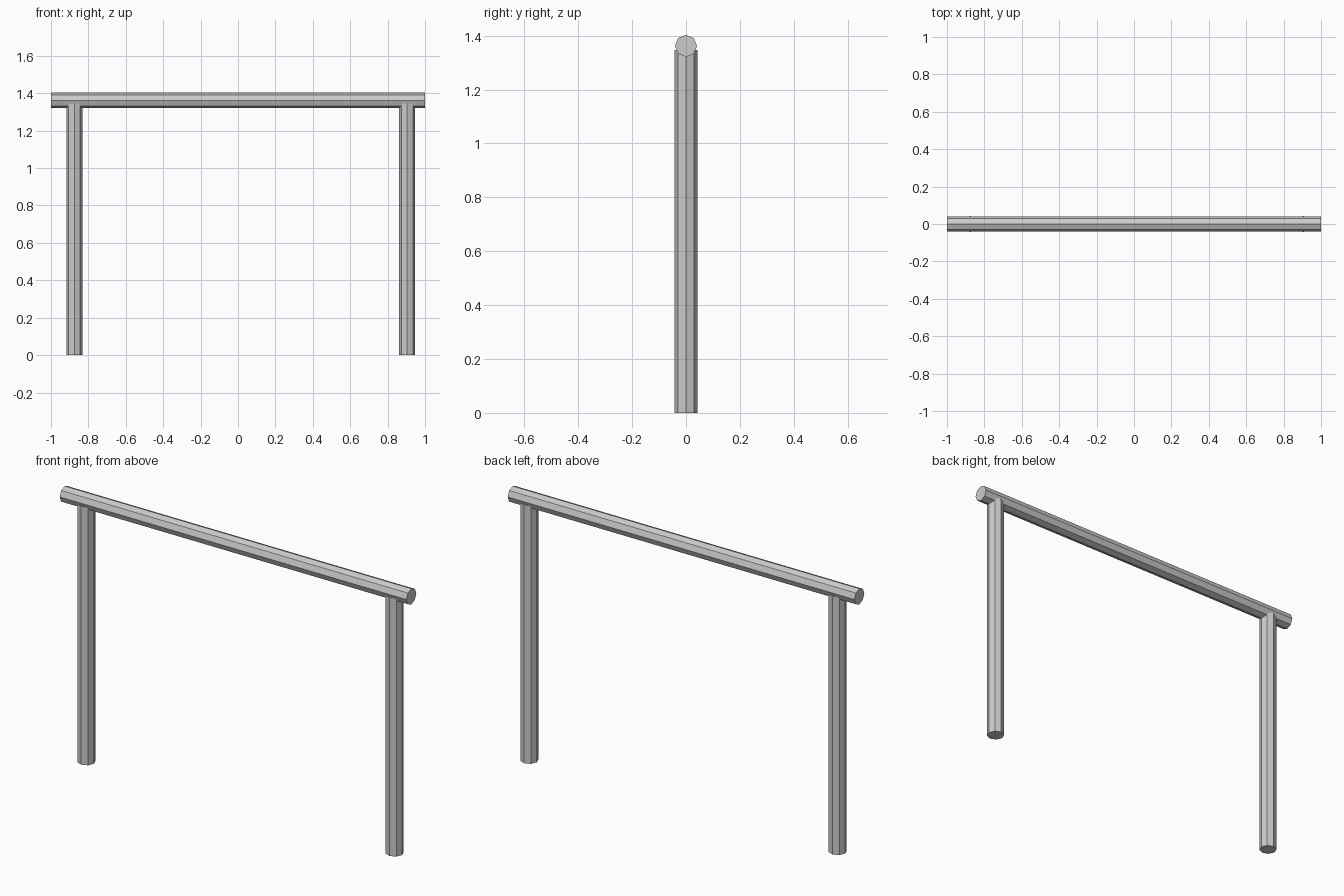
import bpy
from math import pi

if "Cube" in bpy.data.objects:
    bpy.data.objects.remove(bpy.data.objects["Cube"])


def pole(name, radius, length, location, rotation=(0, 0, 0)):
    """Flat-shaded eight-sided capped pole."""
    bpy.ops.mesh.primitive_cylinder_add(
        vertices=8, radius=radius, depth=length, location=location, rotation=rotation)
    bpy.context.object.name = name


# Upright posts, ending inside the rail
POST_HEIGHT = 1.346
for name, x in (("left_post", -0.875), ("right_post", 0.904)):
    pole(name, 0.043, POST_HEIGHT, (x, 0, POST_HEIGHT / 2))

# Horizontal top rail along x
pole("top_rail", 0.041, 2.0, (0, 0, 1.362), (0, pi / 2, 0))
